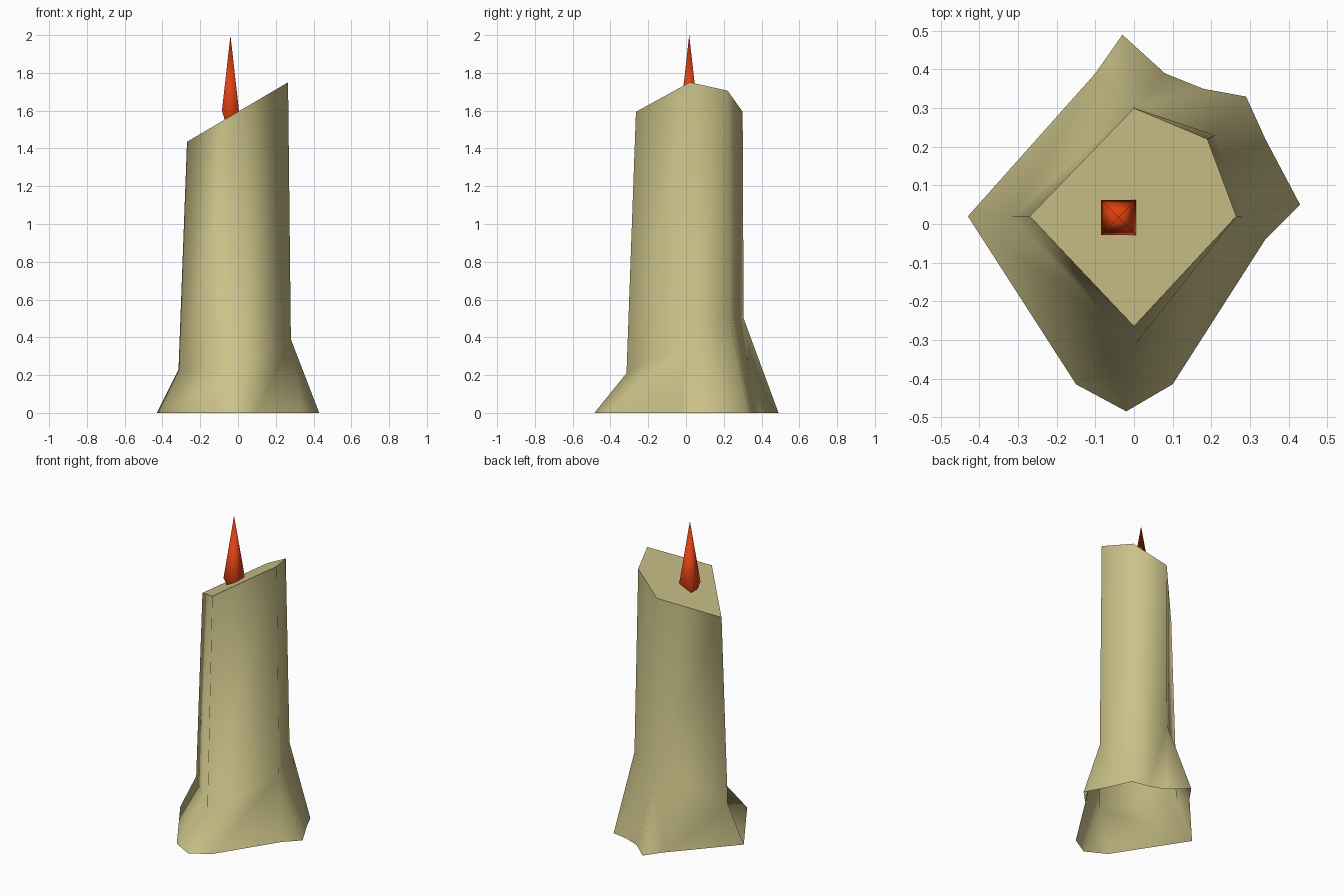
import bpy, bmesh

cube = bpy.data.objects.get("Cube")
if cube:
    bpy.data.objects.remove(cube, do_unlink=True)


def make_material(name, color):
    mat = bpy.data.materials.new(name)
    mat.use_nodes = True
    mat.diffuse_color = color
    mat.node_tree.nodes["Principled BSDF"].inputs["Base Color"].default_value = color
    return mat


def finish(name, bm, mat):
    mesh = bpy.data.meshes.new(name)
    bm.to_mesh(mesh)
    bm.free()
    mesh.materials.append(mat)
    obj = bpy.data.objects.new(name, mesh)
    bpy.context.collection.objects.link(obj)
    return obj


def bridge(bm, lower, upper, owner):
    """Join two closed rings; owner[i] is the upper vertex above lower vertex i."""
    n = len(lower)
    for i in range(n):
        j = (i + 1) % n
        face = [lower[i], lower[j], upper[owner[j]]]
        if owner[i] != owner[j]:
            face.append(upper[owner[i]])
        bm.faces.new(face).smooth = True


wax = make_material("pale yellow wax", (0.60, 0.54, 0.25, 1))
fire = make_material("orange red flame", (0.72, 0.053, 0.006, 1))

# Candle: five-sided leaning column, slanted top, open spreading foot
rim_xy = [(-0.27, 0.02), (0, -0.265), (0.265, 0.02), (0.19, 0.22), (0, 0.30)]
waist_xyz = [(-0.315, 0.02, 0.23), (0, -0.315, 0.21), (0.28, 0.02, 0.39),
             (0.21, 0.23, 0.51), (0, 0.305, 0.50)]
foot_xy = [(-0.43, 0.02), (-0.15, -0.415), (-0.02, -0.485), (0.10, -0.415),
           (0.34, -0.04), (0.43, 0.05), (0.34, 0.22), (0.29, 0.33),
           (0.18, 0.35), (0.08, 0.39), (-0.03, 0.49), (-0.10, 0.39)]
bm = bmesh.new()
rim = [bm.verts.new((x, y, 1.594 + 0.589 * x)) for x, y in rim_xy]
waist = [bm.verts.new(p) for p in waist_xyz]
foot = [bm.verts.new((x, y, 0)) for x, y in foot_xy]
bridge(bm, waist, rim, range(5))
bridge(bm, foot, waist, [0, 1, 1, 1, 2, 2, 2, 3, 3, 4, 4, 4])
top = bm.faces.new(rim)
for edge in top.edges:
    edge.smooth = False
finish("candle", bm, wax)

# Flame: tall four-sided spike with a short tapered underside
bm = bmesh.new()
corners = [(-1, -1), (1, -1), (1, 1), (-1, 1)]
rings = []
for half, z in [(0.012, 1.49), (0.045, 1.6)]:
    rings.append([bm.verts.new((half * x, half * y, z)) for x, y in corners])
tip = bm.verts.new((0, 0, 2))
bridge(bm, rings[0], rings[1], range(4))
bridge(bm, rings[1], [tip], [0] * 4)
bm.faces.new(rings[0][::-1])
flame = finish("flame", bm, fire)
flame.location = (-0.04, 0.017, 0)
